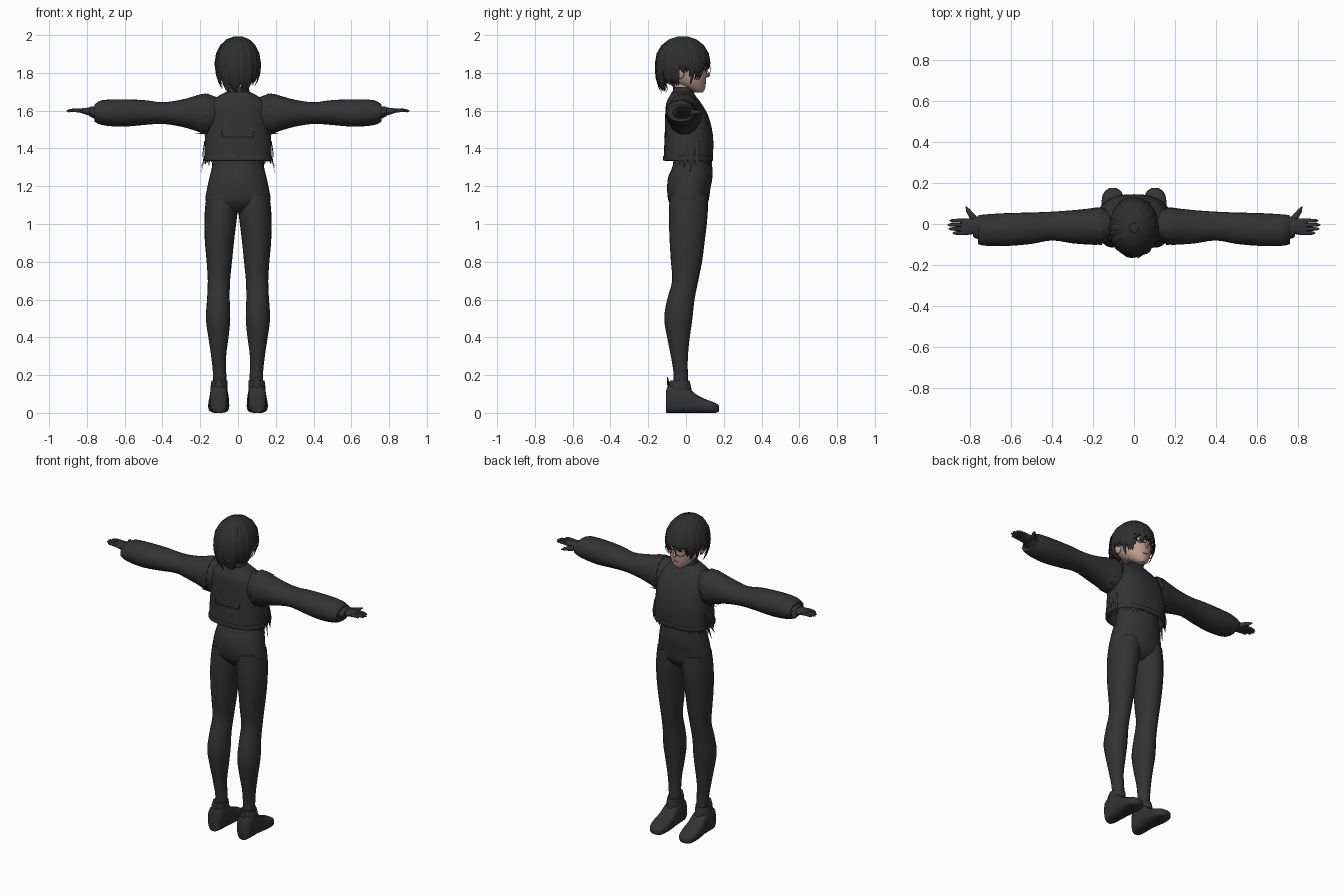
import bpy, bmesh, math, random
from mathutils import Vector

random.seed(7)
if "Cube" in bpy.data.objects:
    bpy.data.objects.remove(bpy.data.objects["Cube"])


def material(name, rgb):
    m = bpy.data.materials.new(name)
    m.use_nodes = True
    m.diffuse_color = (*rgb, 1)
    m.node_tree.nodes["Principled BSDF"].inputs["Base Color"].default_value = (*rgb, 1)
    return m


CLOTH = material("charcoal cloth", (0.033, 0.033, 0.033))
HAIR = material("dark hair", (0.028, 0.028, 0.028))
SKIN = material("skin", (0.50, 0.34, 0.27))
WHITE = material("eye white", (0.65, 0.62, 0.60))
BLACK = material("black", (0.01, 0.01, 0.01))
LIP = material("lip", (0.32, 0.14, 0.12))


def finish(name, bm, mat, side=1):
    """Turn a bmesh into a smooth object, flipped in x for side -1."""
    for v in bm.verts:
        v.co.x *= side
    bmesh.ops.recalc_face_normals(bm, faces=bm.faces)
    mesh = bpy.data.meshes.new(name)
    bm.to_mesh(mesh)
    bm.free()
    mesh.materials.append(mat)
    for p in mesh.polygons:
        p.use_smooth = True
    mesh.set_sharp_from_angle(angle=math.radians(45))
    ob = bpy.data.objects.new(name, mesh)
    bpy.context.collection.objects.link(ob)
    return ob


def skin_rings(rings, caps=True):
    bm = bmesh.new()
    rings = [[bm.verts.new(p) for p in r] for r in rings]
    n = len(rings[0])
    for a, b in zip(rings, rings[1:]):
        for i in range(n):
            j = (i + 1) % n
            bm.faces.new((a[i], a[j], b[j], b[i]))
    if caps:
        bm.faces.new(rings[0])
        bm.faces.new(rings[-1])
    return bm


def smooth_rows(rows, steps=3):
    """Catmull-Rom curve through the rows."""
    out = []
    for i in range(len(rows) - 1):
        p = [rows[max(i - 1, 0)], rows[i], rows[i + 1], rows[min(i + 2, len(rows) - 1)]]
        for k in range(steps):
            t = k / steps
            out.append([b + 0.5 * t * (c - a + t * (2 * a - 5 * b + 4 * c - d + t * (3 * (b - c) + d - a)))
                        for a, b, c, d in zip(*p)])
    return out + [list(rows[-1])]


def loft(name, axis, rows, mat, side=1, power=2.0, sides=24, caps=True):
    """Rows are position on the axis, then low and high of the two other axes."""
    rings = []
    for t, a0, a1, b0, b1 in smooth_rows(rows):
        ring = []
        for i in range(sides):
            w = 2 * math.pi * i / sides
            c, s = math.cos(w), math.sin(w)
            a = (a0 + a1) / 2 + (a1 - a0) / 2 * math.copysign(abs(c) ** (2 / power), c)
            b = (b0 + b1) / 2 + (b1 - b0) / 2 * math.copysign(abs(s) ** (2 / power), s)
            ring.append({"x": (t, a, b), "y": (a, t, b), "z": (a, b, t)}[axis])
        rings.append(ring)
    return finish(name, skin_rings(rings, caps), mat, side)


def centred(rows):
    return [(z, -w, w, y0, y1) for z, w, y0, y1 in rows]


def tube(name, pts, radii, mat, side=1, ref=(0, 0, 1), thin=1.0, sides=8):
    """Tapered tube along points, flattened towards ref."""
    pts = [Vector(p) for p in pts]
    ref = Vector(ref)
    rings = []
    for i, p in enumerate(pts):
        d = (pts[min(i + 1, len(pts) - 1)] - pts[max(i - 1, 0)]).normalized()
        v = (ref - d * ref.dot(d)).normalized()
        u = d.cross(v)
        rings.append([p + radii[i] * (u * math.cos(w) + v * thin * math.sin(w))
                      for w in (2 * math.pi * k / sides for k in range(sides))])
    return finish(name, skin_rings(rings), mat, side)


def blob(name, centre, radii, mat, side=1):
    bm = bmesh.new()
    bmesh.ops.create_uvsphere(bm, u_segments=16, v_segments=10, radius=1)
    for v in bm.verts:
        v.co = Vector(c + r * q for c, r, q in zip(centre, radii, v.co))
    return finish(name, bm, mat, side)


# Trousers and waist
loft("pelvis", "z", centred([(1.06, .09, -.04, .07), (1.11, .168, -.088, .115),
     (1.18, .165, -.1, .128), (1.25, .15, -.094, .14), (1.31, .137, -.07, .138),
     (1.42, .135, -.06, .12)]), CLOTH, sides=32)

# Jacket: body, hem band and collar
jacket = loft("jacket", "z", centred([(1.335, .178, -.118, .14), (1.42, .177, -.115, .145),
     (1.5, .171, -.112, .138), (1.58, .166, -.11, .115), (1.64, .15, -.104, .08),
     (1.68, .1, -.085, .05), (1.7, .06, -.075, .04)]), CLOTH, power=2.5, sides=40, caps=False)
band = loft("jacket_hem", "z", centred([(1.335, .181, -.121, .143), (1.36, .181, -.121, .144)]),
            CLOTH, power=2.5, sides=40, caps=False)
for ob in (jacket, band):
    ob.modifiers.new("thickness", "SOLIDIFY").thickness = 0.008
loft("collar", "z", centred([(1.66, .07, -.08, .045), (1.69, .062, -.072, .042),
     (1.725, .058, -.068, .036)]), CLOTH)
tube("back_pocket_seam", [(-.085, -.106, 1.49), (-.08, -.108, 1.46), (0, -.114, 1.46),
     (.08, -.108, 1.46), (.085, -.106, 1.49)], [.003] * 5, CLOTH)


# Ragged strips hanging from the hem
def tatter(name, angle, drop, width):
    c, s = math.cos(angle), math.sin(angle)
    x = .174 * math.copysign(abs(c) ** .8, c)
    y = .011 + .127 * math.copysign(abs(s) ** .8, s)
    tube(name, [(x, y, 1.37), (x, y, 1.34), (x * 1.01, y - .006, 1.34 - drop)],
         [width, width, .001], CLOTH, ref=(c, s, 0), thin=.25, sides=6)


for i in range(24):
    tatter(f"hem_tatter_{i}", math.radians(-14 + i * 9), random.uniform(.012, .042),
           random.uniform(.009, .016))

for side, label in ((1, "left"), (-1, "right")):
    # Leg
    loft(f"{label}_leg", "z", [(.1, .06, .135, -.07, .015), (.2, .062, .132, -.065, .01),
         (.3, .063, .142, -.08, .01), (.4, .05, .157, -.1, .02), (.5, .041, .17, -.115, .034),
         (.6, .044, .164, -.1, .045), (.7, .042, .16, -.073, .065), (.8, .032, .166, -.08, .085),
         (.9, .022, .175, -.086, .098), (1, .01, .178, -.09, .11), (1.08, .001, .175, -.09, .116),
         (1.16, 0, .165, -.085, .115)], CLOTH, side)

    # Shoe with ankle cuff and heel tab
    loft(f"{label}_shoe", "y", [(-.105, .072, .132, 0, .12), (-.085, .056, .148, 0, .145),
         (0, .05, .15, 0, .14), (.05, .047, .155, 0, .1), (.11, .047, .158, 0, .07),
         (.155, .06, .146, 0, .053), (.175, .085, .12, .008, .038)], CLOTH, side, power=3)
    loft(f"{label}_ankle_cuff", "z", [(.09, .055, .148, -.1, .035), (.14, .056, .145, -.093, .026),
         (.172, .056, .14, -.085, .018)], CLOTH, side)
    tube(f"{label}_heel_tab", [(.1, -.09, .12), (.1, -.094, .16), (.1, -.098, .19)],
         [.025, .02, .006], CLOTH, side, ref=(0, -1, 0), thin=.3)

    # Sleeve and cuff
    loft(f"{label}_sleeve", "x", [(.11, -.08, .06, 1.5, 1.67), (.17, -.1, .08, 1.475, 1.69),
         (.22, -.1, .075, 1.492, 1.68), (.3, -.094, .067, 1.515, 1.658),
         (.4, -.08, .06, 1.53, 1.645), (.5, -.097, .056, 1.524, 1.656),
         (.62, -.107, .053, 1.515, 1.66), (.72, -.106, .047, 1.524, 1.655),
         (.76, -.098, .042, 1.542, 1.632)], CLOTH, side)
    loft(f"{label}_cuff", "x", [(.74, -.075, .035, 1.55, 1.625), (.77, -.07, .035, 1.562, 1.622),
         (.785, -.06, .03, 1.57, 1.62)], CLOTH, side)

    # Torn edge of the armhole
    for k in range(14):
        w = 2 * math.pi * k / 14
        y, z = -.01 + .088 * math.cos(w), 1.582 + .105 * math.sin(w)
        tube(f"{label}_armhole_tatter_{k}", [(.155, y, z), (.18, y, z),
             (random.uniform(.19, .225), y * .97, z * .998)], [.02, .016, .002], CLOTH, side,
             ref=(0, math.cos(w), math.sin(w)), thin=.2, sides=6)

    # Long loose strips at the side
    for k, (y, low) in enumerate([(.03, 1.27), (.0, 1.3), (.06, 1.31)]):
        tube(f"{label}_side_strip_{k}", [(.177, y, 1.44), (.186, y, 1.37), (.182, y, 1.33),
             (.195, y - .01, low)], [.006, .012, .008, .001], CLOTH, side,
             ref=(1, 0, 0), thin=.25, sides=6)

    # Gloved hand
    loft(f"{label}_palm", "x", [(.75, -.04, .018, 1.572, 1.614), (.79, -.05, .026, 1.575, 1.616),
         (.83, -.054, .026, 1.588, 1.612), (.842, -.048, .02, 1.593, 1.608)], CLOTH, side, power=2.5)
    for k, length in enumerate((.07, .08, .075, .055)):
        y = .016 - k * .02
        tube(f"{label}_finger_{k}", [(.82, y, 1.6), (.83 + length * .5, y, 1.602),
             (.825 + length * .9, y, 1.599), (.828 + length, y, 1.598)],
             [.0105, .0095, .0075, .002], CLOTH, side)
    tube(f"{label}_thumb", [(.765, .005, 1.59), (.79, .04, 1.59), (.808, .065, 1.592),
         (.818, .085, 1.593)], [.02, .015, .011, .003], CLOTH, side)

    # Ear, eye and spectacle frame
    blob(f"{label}_ear", (.094, -.03, 1.8), (.014, .022, .032), SKIN, side)
    blob(f"{label}_eye", (.04, .0985, 1.825), (.02, .007, .011), WHITE, side)
    blob(f"{label}_iris", (.04, .102, 1.825), (.009, .005, .01), BLACK, side)
    tube(f"{label}_eyebrow", [(.018, .109, 1.85), (.04, .104, 1.855), (.06, .089, 1.848)],
         [.003, .003, .001], HAIR, side, sides=6)
    tube(f"{label}_lens_rim", [(.042 + .029 * math.cos(w), .117 - .012 * math.cos(w),
         1.818 + .026 * math.sin(w)) for w in (math.pi * k / 10 for k in range(21))],
         [.0018] * 21, BLACK, side, ref=(0, 1, 0), sides=6)
    tube(f"{label}_spectacle_arm", [(.07, .105, 1.822), (.098, .05, 1.82), (.1, -.03, 1.82)],
         [.002] * 3, BLACK, side, sides=6)

# Head and face
loft("neck", "z", centred([(1.66, .05, -.06, .03), (1.76, .05, -.06, .035)]), SKIN)
loft("head", "z", centred([(1.695, .022, .05, .088), (1.715, .048, .0, .1), (1.75, .074, -.06, .105),
     (1.8, .088, -.1, .109), (1.86, .097, -.12, .11), (1.92, .088, -.115, .095),
     (1.97, .052, -.08, .05)]), SKIN, sides=32)
tube("nose", [(0, .105, 1.825), (0, .113, 1.8), (0, .12, 1.786), (0, .108, 1.777)],
     [.004, .007, .009, .004], SKIN, ref=(0, 1, 0))
blob("mouth", (0, .102, 1.744), (.018, .005, .004), LIP)
tube("spectacle_bridge", [(-.014, .12, 1.822), (0, .122, 1.826), (.014, .12, 1.822)],
     [.002] * 3, BLACK, sides=6)

# Hair cap, open over the face
CY, CZ, RX, RY, RZ = -.018, 1.855, .114, .139, .139
bm = bmesh.new()
bmesh.ops.create_uvsphere(bm, u_segments=32, v_segments=20, radius=1)
for v in bm.verts:
    v.co = (v.co.x * RX, CY + v.co.y * RY, CZ + v.co.z * RZ)
face = [f for f in bm.faces if f.calc_center_median().z < (1.89 if f.calc_center_median().y > -.04 else 1.74)]
bmesh.ops.delete(bm, geom=face, context="FACES")
finish("hair_cap", bm, HAIR)


# Hair locks falling from the crown
def lock(name, angle, end, width, lift):
    dx, dy = math.sin(angle), math.cos(angle)
    pts = []
    for k in range(5):
        phi = math.radians(10 + 20 * k)
        pts.append((math.sin(phi), CZ + RZ * math.cos(phi)))
    pts += [(1.01 - .25 * t ** 3, CZ + (end - CZ) * t) for t in (.2, .5, .8, 1)]
    path = [(dx * (RX + lift) * r, CY + dy * (RY + lift) * r, z) for r, z in pts]
    taper = (.4, .7, .9, 1, 1, 1, .9, .55, .05)
    tube(name, path, [width * t for t in taper], HAIR, ref=(dx, dy, .5), thin=.28, sides=6)


COUNT = 64
for i in range(COUNT):
    angle = 2 * math.pi * (i + random.uniform(-.25, .25)) / COUNT - math.pi
    f = abs(angle) / math.pi
    if f < .2:
        end = random.uniform(1.79, 1.86)
    elif f < .42:
        end = random.uniform(1.74, 1.79)
    elif f < .54:
        end = random.uniform(1.78, 1.82)
    else:
        end = random.uniform(1.685, 1.725) if f > .75 else random.uniform(1.71, 1.75)
    lock(f"hair_lock_{i}", angle, end, random.uniform(.01, .016), random.uniform(0, .006))
